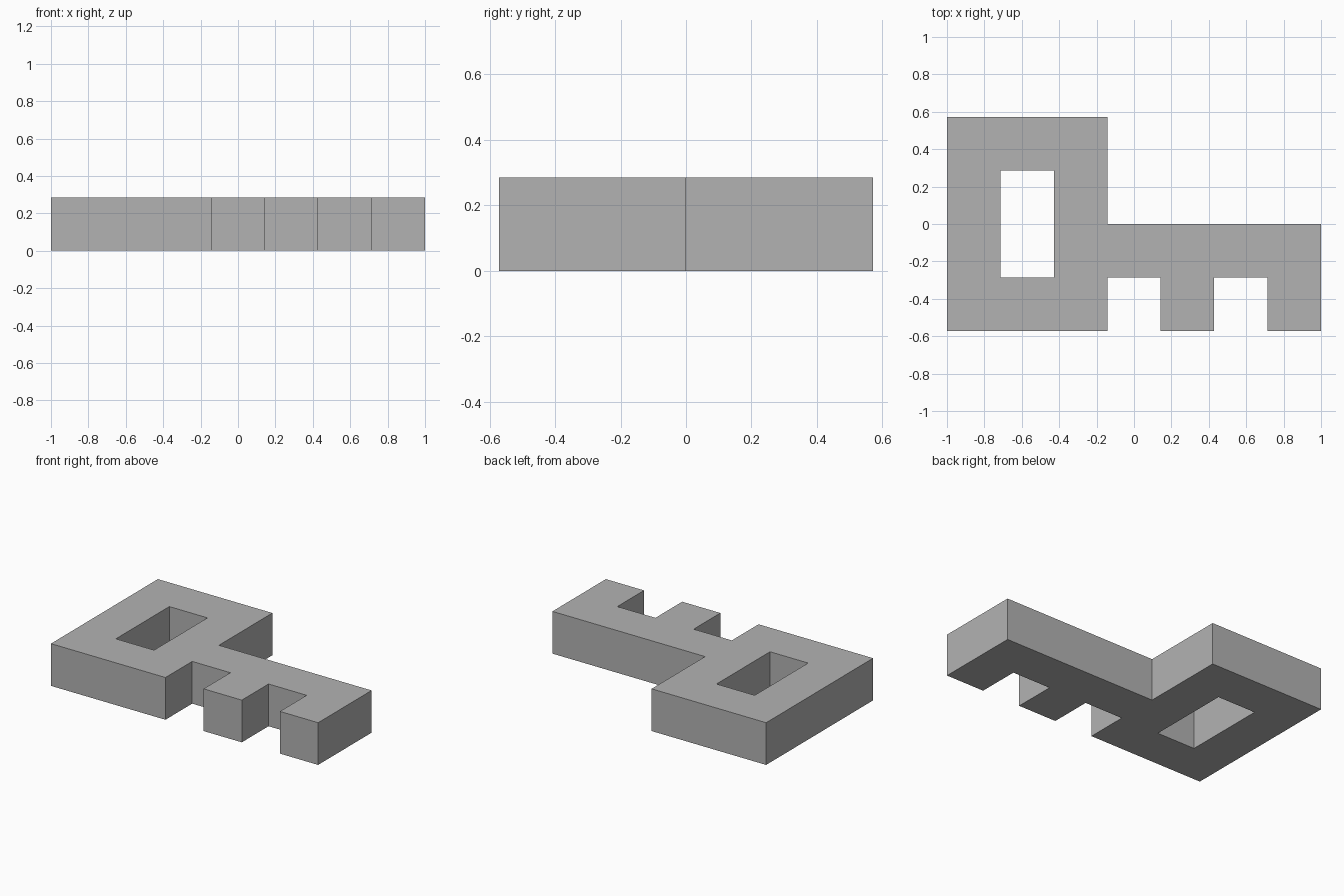
import bpy
import bmesh

cube = bpy.data.objects.get("Cube")
if cube:
    bpy.data.objects.remove(cube, do_unlink=True)

# Key outline on a square grid: bow with a slot, shaft and two teeth
PLAN = ("###....",
        "#.#....",
        "#.#####",
        "###.#.#")
COLS, ROWS = len(PLAN[0]), len(PLAN)
UNIT = 2 / COLS

# Flat grey material
grey = bpy.data.materials.new("plain grey")
grey.use_nodes = True
colour = (0.45, 0.45, 0.45, 1)
grey.diffuse_color = colour
grey.node_tree.nodes["Principled BSDF"].inputs["Base Color"].default_value = colour

# Fill the plan with squares
bm = bmesh.new()
for row, line in enumerate(PLAN):
    for col, mark in enumerate(line):
        if mark == "#":
            x = (col - COLS / 2) * UNIT
            y = (ROWS / 2 - row - 1) * UNIT
            corners = ((x, y), (x + UNIT, y), (x + UNIT, y + UNIT), (x, y + UNIT))
            bm.faces.new([bm.verts.new((cx, cy, 0)) for cx, cy in corners])
bmesh.ops.remove_doubles(bm, verts=bm.verts[:], dist=UNIT / 100)

# Raise the plan into one solid slab
raised = bmesh.ops.extrude_face_region(bm, geom=bm.faces[:], use_keep_orig=True)
top = [g for g in raised["geom"] if isinstance(g, bmesh.types.BMVert)]
bmesh.ops.translate(bm, verts=top, vec=(0, 0, UNIT))
bmesh.ops.recalc_face_normals(bm, faces=bm.faces[:])

mesh = bpy.data.meshes.new("key")
bm.to_mesh(mesh)
bm.free()
mesh.materials.append(grey)
key = bpy.data.objects.new("key", mesh)
bpy.context.collection.objects.link(key)
